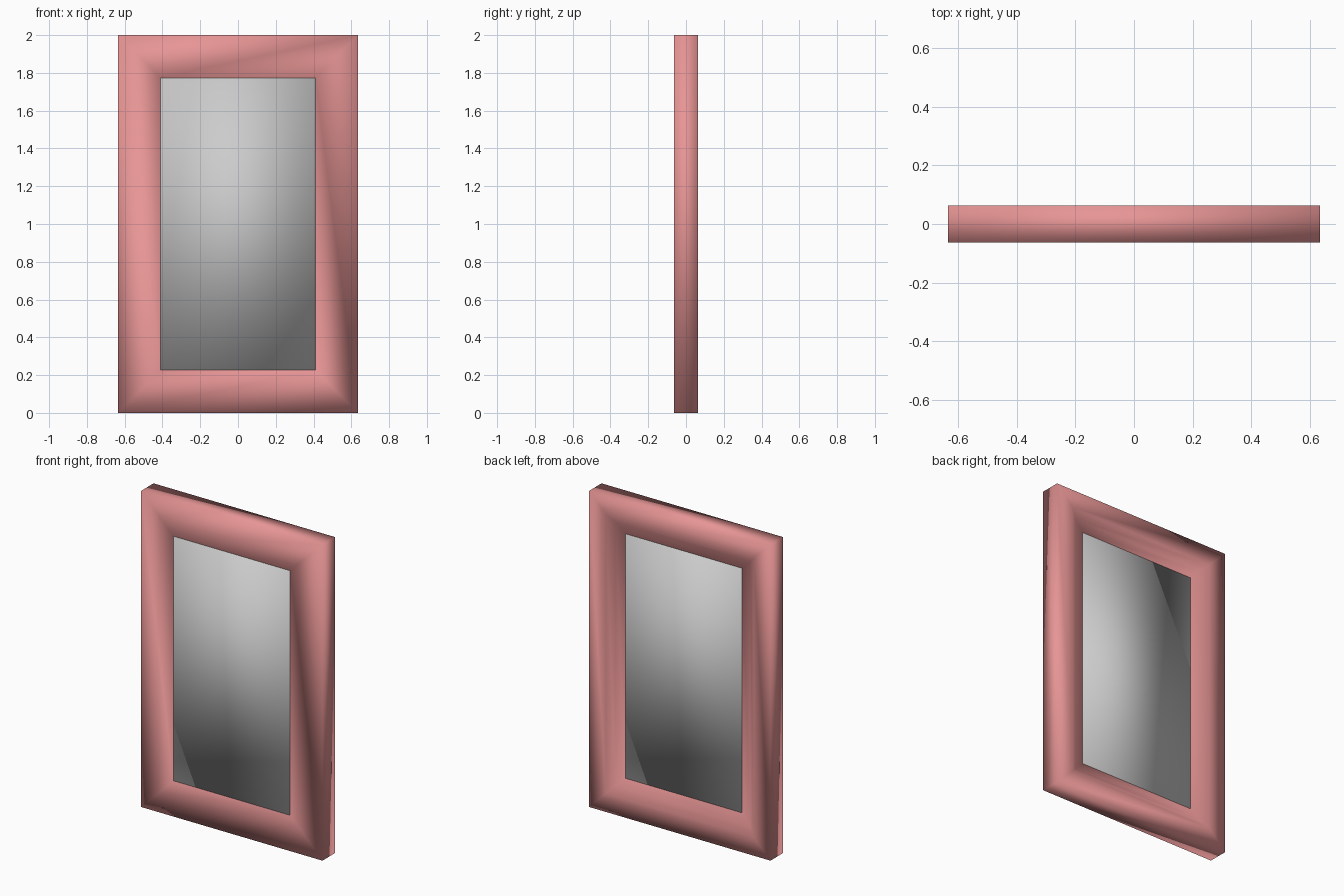
import bpy, bmesh

if "Cube" in bpy.data.objects:
    bpy.data.objects.remove(bpy.data.objects["Cube"])

HALF_W, HEIGHT, HALF_D = 0.635, 2.0, 0.0625
BORDER = 0.226


def add_object(name, bm):
    bmesh.ops.recalc_face_normals(bm, faces=bm.faces)
    for f in bm.faces:
        f.smooth = True
    mesh = bpy.data.meshes.new(name)
    bm.to_mesh(mesh)
    bm.free()
    ob = bpy.data.objects.new(name, mesh)
    bpy.context.collection.objects.link(ob)
    return ob


# Mitred frame: moulding section (inset from outer edge, y) swept round four corners
section = [(0, -HALF_D), (BORDER, -HALF_D), (BORDER, 0.022),
           (0.163, 0.032), (0.118, HALF_D), (0, HALF_D)]
bm = bmesh.new()
rings = []
for sx, sz in ((-1, -1), (1, -1), (1, 1), (-1, 1)):
    rings.append([bm.verts.new((sx * (HALF_W - i), y,
                                HEIGHT / 2 + sz * (HEIGHT / 2 - i)))
                  for i, y in section])
n = len(section)
for c in range(4):
    a, b = rings[c], rings[(c + 1) % 4]
    for k in range(n):
        m = (k + 1) % n
        bm.faces.new((a[k], a[m], b[m], b[k]))
frame = add_object("frame", bm)
mat = bpy.data.materials.new("frame_pink")
mat.diffuse_color = (0.8, 0.3, 0.3, 1)
mat.use_nodes = True
mat.node_tree.nodes["Principled BSDF"].inputs["Base Color"].default_value = mat.diffuse_color
frame.data.materials.append(mat)

# Mirror panel filling the opening, tucked just inside the frame faces
bm = bmesh.new()
bmesh.ops.create_cube(bm, size=1)
for v in bm.verts:
    v.co.x *= 2 * (HALF_W - BORDER) + 0.004
    v.co.y = -0.0615 if v.co.y < 0 else 0.021
    v.co.z = HEIGHT / 2 + v.co.z * (HEIGHT - 2 * BORDER + 0.004)
add_object("mirror_panel", bm)
